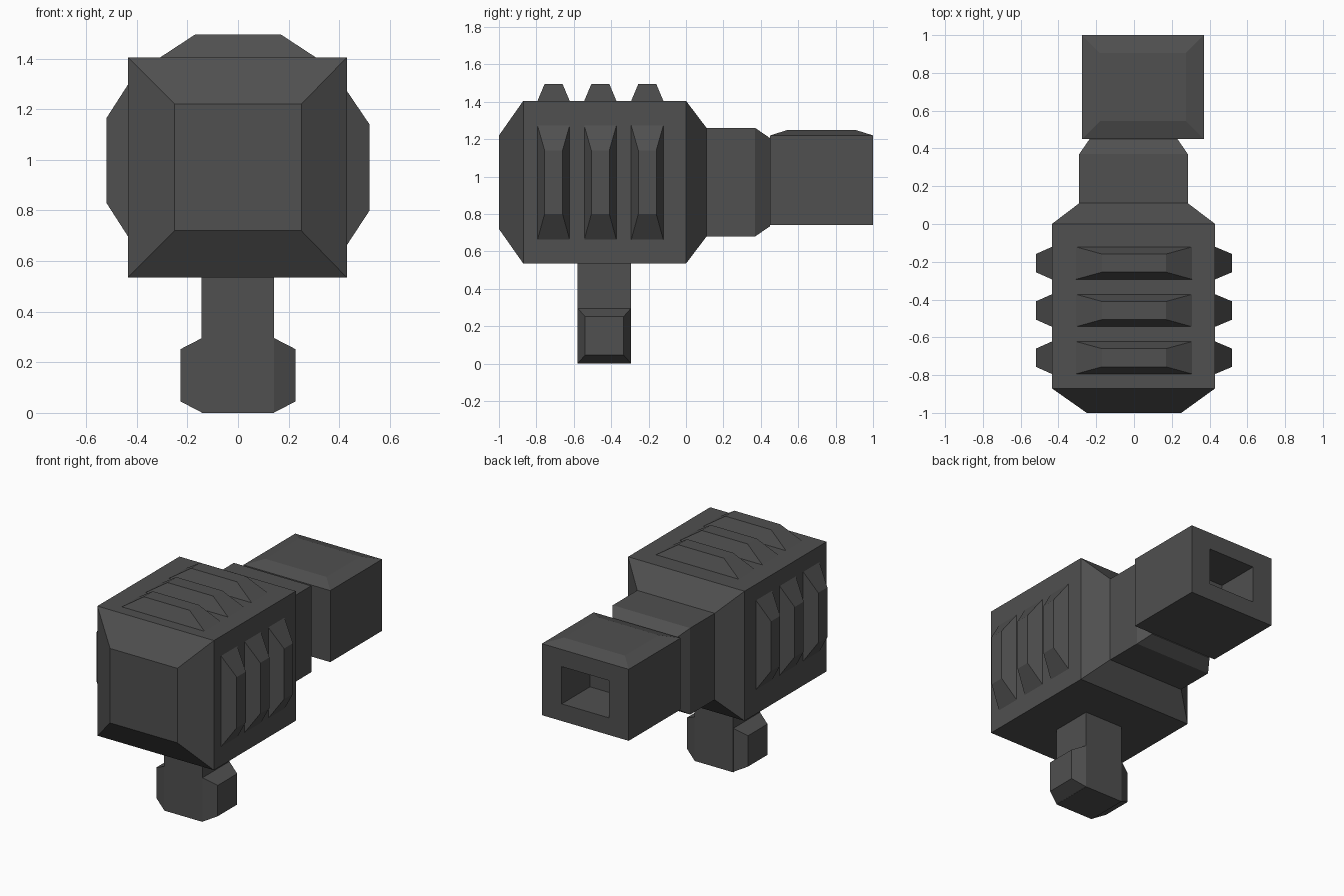
import bpy, bmesh
from mathutils import Vector

if "Cube" in bpy.data.objects:
    bpy.data.objects.remove(bpy.data.objects["Cube"])

metal = bpy.data.materials.new("dark_grey")
metal.diffuse_color = (0.08, 0.08, 0.08, 1)
metal.use_nodes = True
metal.node_tree.nodes["Principled BSDF"].inputs["Base Color"].default_value = metal.diffuse_color


def finish(bm, name):
    bmesh.ops.recalc_face_normals(bm, faces=bm.faces)
    me = bpy.data.meshes.new(name)
    bm.to_mesh(me)
    bm.free()
    me.materials.append(metal)
    ob = bpy.data.objects.new(name, me)
    bpy.context.collection.objects.link(ob)
    return ob


def loft(name, axis, sections):
    """Join rectangles (pos, u0, u1, v0, v1) along an axis; u, v are the other axes in order."""
    bm = bmesh.new()
    rings = []
    for p, u0, u1, v0, v1 in sections:
        ring = []
        for u, v in ((u0, v0), (u1, v0), (u1, v1), (u0, v1)):
            co = [u, v]
            co.insert(axis, p)
            ring.append(bm.verts.new(co))
        rings.append(ring)
    for a, b in zip(rings, rings[1:]):
        for i in range(4):
            j = (i + 1) % 4
            bm.faces.new((a[i], a[j], b[j], b[i]))
    bm.faces.new(rings[0])
    bm.faces.new(rings[-1])
    return finish(bm, name)


# main body: chamfered front, stepped neck at the back
loft("body", 1, [
    (-1.0, -0.25, 0.25, 0.72, 1.22),
    (-0.87, -0.435, 0.43, 0.535, 1.405),
    (0.0, -0.435, 0.43, 0.535, 1.405),
    (0.11, -0.29, 0.285, 0.68, 1.26),
    (0.37, -0.29, 0.285, 0.68, 1.26),
    (0.45, -0.235, 0.23, 0.735, 1.205),
])

# cooling ribs on the top and both sides
for i, y in enumerate((-0.708, -0.458, -0.207)):
    y0, y1, t0, t1 = y - 0.088, y + 0.088, y - 0.048, y + 0.048
    loft(f"top_rib_{i}", 2, [(1.40, -0.315, 0.315, y0, y1),
                             (1.495, -0.17, 0.17, t0, t1)])
    loft(f"right_rib_{i}", 0, [(0.425, y0, y1, 0.655, 1.28),
                               (0.52, t0, t1, 0.80, 1.14)])
    loft(f"left_rib_{i}", 0, [(-0.43, y0, y1, 0.69, 1.305),
                              (-0.52, t0, t1, 0.83, 1.165)])

# muzzle block with a raised top panel and a square bore in the rear end
bm = bmesh.new()
bmesh.ops.create_cube(bm, size=1)
for v in bm.verts:
    v.co = Vector((0.0475 + v.co.x * 0.645, 0.725 + v.co.y * 0.55, 0.98 + v.co.z * 0.48))
bm.normal_update()
top = next(f for f in bm.faces if f.normal.z > 0.9)
end = next(f for f in bm.faces if f.normal.y > 0.9)
bmesh.ops.inset_individual(bm, faces=[top], thickness=0.135)
for v in top.verts:
    v.co.z = 1.25
bmesh.ops.inset_individual(bm, faces=[end], thickness=0.1)
for v in end.verts:
    v.co.x = 0.0475 + (0.175 if v.co.x > 0.0475 else -0.175)
    v.co.z = 0.98 + (0.125 if v.co.z > 0.98 else -0.125)
bore = bmesh.ops.extrude_discrete_faces(bm, faces=[end])["faces"]
bmesh.ops.translate(bm, verts=bore[0].verts, vec=(0, -0.3, 0))
finish(bm, "muzzle")

# handle peg with side lugs
loft("handle", 2, [(0.0, -0.145, 0.142, -0.58, -0.293),
                   (0.54, -0.145, 0.142, -0.58, -0.293)])
for name, s in (("right_lug", 1), ("left_lug", -1)):
    loft(name, 0, [(s * 0.14, -0.58, -0.293, 0.0, 0.297),
                   (s * 0.227, -0.54, -0.333, 0.045, 0.252)])
